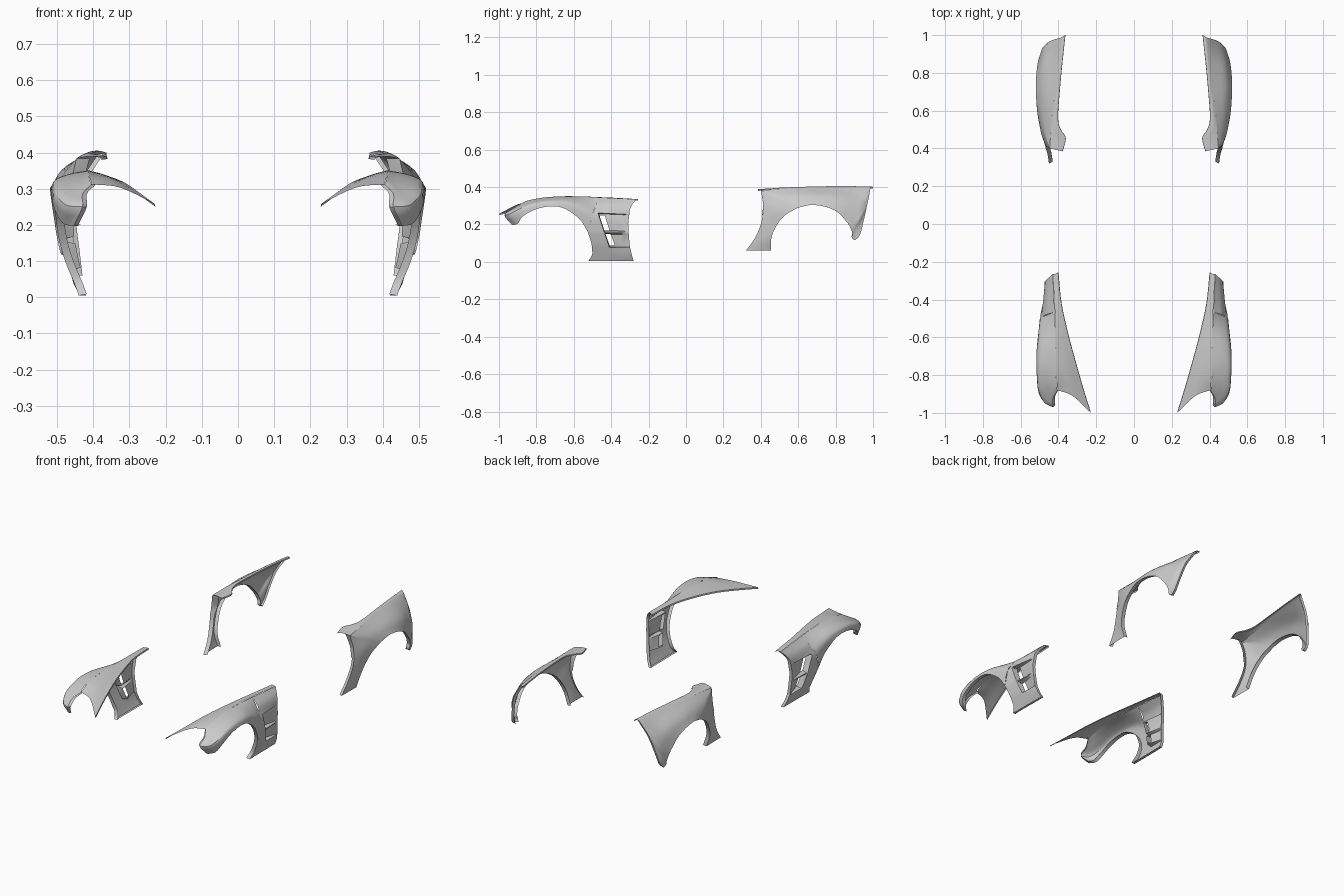
import bpy, bmesh
from mathutils import Vector


def spline(pts, n):
    """Smooth curve through pts, n steps per span."""
    p = [Vector(q) for q in pts]
    p = [2 * p[0] - p[1]] + p + [2 * p[-1] - p[-2]]
    out = []
    for i in range(1, len(p) - 2):
        a, b, c, d = p[i - 1:i + 3]
        for k in range(n):
            t = k / n
            out.append(0.5 * (2 * b + (c - a) * t + (2 * a - 5 * b + 4 * c - d) * t * t
                              + (3 * b - a - 3 * c + d) * t ** 3))
    return out + [p[-2]]


def skin(bm, grid, skip=()):
    v = [[bm.verts.new(p) for p in row] for row in grid]
    for i in range(len(v) - 1):
        for j in range(len(v[0]) - 1):
            if (i, j) not in skip:
                bm.faces.new((v[i][j], v[i + 1][j], v[i + 1][j + 1], v[i][j + 1]))


def loft(bm, rails, n=5, m=4):
    """Surface across several rails holding equal numbers of points."""
    curves = [spline(r, n) for r in rails]
    skin(bm, [spline(c, m) for c in zip(*curves)])


def flange(bm, pts, offset, n=5):
    c = spline(pts, n)
    skin(bm, [c, [p + Vector(offset) for p in c]])


def interp(table, z):
    for a, b in zip(table, table[1:]):
        if z <= b[0]:
            break
    t = (z - a[0]) / (b[0] - a[0])
    return [p + (q - p) * t for p, q in zip(a[1:], b[1:])]


def finish(bm, name):
    bmesh.ops.remove_doubles(bm, verts=bm.verts, dist=0.0008)
    bmesh.ops.recalc_face_normals(bm, faces=bm.faces)
    if sum(f.normal.x * f.calc_area() for f in bm.faces) < 0:
        bmesh.ops.reverse_faces(bm, faces=bm.faces)
    me = bpy.data.meshes.new(name)
    bm.to_mesh(me)
    bm.free()
    ob = bpy.data.objects.new(name, me)
    bpy.context.collection.objects.link(ob)
    ob.modifiers.new("left_side", 'MIRROR').use_clip = False
    bpy.ops.object.select_all(action='DESELECT')
    ob.select_set(True)
    bpy.context.view_layer.objects.active = ob
    bpy.ops.object.shade_smooth_by_angle(angle=0.5)


# Front fender: wheel arch skin from crest to lip
bm = bmesh.new()
crest = [(.405, -.88, .312), (.41, -.855, .325), (.412, -.8, .338), (.413, -.74, .346),
         (.414, -.67, .35), (.416, -.59, .35), (.418, -.52, .348), (.42, -.465, .345)]
shoulder = [(.43, -.97, .25), (.475, -.945, .255), (.503, -.885, .285), (.506, -.81, .312),
            (.506, -.73, .324), (.504, -.64, .318), (.5, -.55, .285), (.497, -.5, .25)]
lip = [(.455, -.93, .197), (.485, -.9, .205), (.508, -.87, .245), (.515, -.8, .282),
       (.517, -.72, .297), (.514, -.65, .285), (.505, -.57, .23), (.495, -.525, .16)]
upper = [(.43, -.925, .285)] + [tuple(Vector(c).lerp(Vector(s), .5) + Vector((.004, 0, .004)))
                                for c, s in zip(crest[1:], shoulder[1:])]
loft(bm, [crest, upper, shoulder, lip])
flange(bm, lip + [(.478, -.505, .1), (.453, -.5, .04), (.44, -.52, .005)], (-.022, 0, .003))
flange(bm, [crest[0], upper[0], shoulder[0], lip[0]], (-.012, .012, 0))

# Front fender: bonnet side strip running to the pointed tip
middle = [(.325, -.91, .303), (.345, -.8, .325), (.367, -.68, .338), (.387, -.54, .343),
          (.402, -.4, .343), (.415, -.263, .336)]
inner = [(.23, -.998, .258), (.27, -.87, .287), (.31, -.73, .315), (.35, -.58, .332),
         (.385, -.42, .34), (.402, -.257, .335)]
top = [crest[0], crest[2], crest[4], (.416, -.57, .35), (.42, -.44, .345), (.43, -.265, .335)]
loft(bm, [top, middle, inner])
flange(bm, inner, (-.002, 0, -.008))

# Front fender: vented rear panel, edges as (z, y, x)
front = [(.005, -.52, .44), (.04, -.5, .453), (.1, -.505, .478), (.16, -.525, .495),
         (.25, -.5, .497), (.31, -.48, .465), (.345, -.465, .42)]
door = [(.005, -.28, .438), (.04, -.29, .455), (.08, -.3, .466), (.2, -.31, .476),
        (.29, -.3, .468), (.32, -.285, .452), (.345, -.265, .43)]
slant = [(.005, -.4), (.08, -.41), (.26, -.47), (.345, -.44)]
depth = {.082: 1, .09: 1, .15: 1, .157: .15, .163: .15, .17: 1, .21: 1, .25: 1, .258: 1}
rows = sorted([.005, .02, .04, .06, .078, .1, .262, .28, .295, .31, .32, .33, .345]
              + list(depth))
depth[.1] = 1
grid = []
for z in rows:
    (fy, fx), (dy, dx), (sy,) = interp(front, z), interp(door, z), interp(slant, z)
    row = []
    for j, y in enumerate((fy, (fy + sy) / 2, sy, sy + .004, sy + .032, (sy + dy) / 2 + .018,
                           dy - .02, dy)):
        t = (y - fy) / (dy - fy)
        inset = .035 * depth.get(z, 0) * (dy - y) / (dy - sy) if j > 2 else 0
        row.append((fx + (dx - fx) * t - inset, y, z * (1 - .029 * t)))
    grid.append(row)
openings = {(i, 3) for i, z in enumerate(rows[:-1]) if .09 <= z < .15 or .17 <= z < .25}
skin(bm, grid, openings)
flange(bm, [r[-1] for r in grid], (-.018, 0, 0), 1)
flange(bm, grid[0], (-.015, 0, .002), 1)
finish(bm, "front_fenders")

# Rear fender: front leg, top arch and tail, each from outer edge to lip
bm = bmesh.new()
leg = [[(.45, .32, .06), (.458, .37, .13), (.468, .405, .22), (.462, .412, .31), (.447, .4, .383)],
       [(.451, .39, .06), (.467, .418, .13), (.479, .447, .21), (.488, .47, .285), (.484, .51, .338)],
       [(.452, .455, .06), (.475, .457, .13), (.489, .485, .195), (.502, .53, .25), (.513, .6, .29)]]
arch = [[leg[0][-1], (.435, .55, .391), (.42, .7, .396), (.405, .84, .398), (.387, .987, .396)],
        [leg[1][-1], (.486, .6, .348), (.487, .72, .351), (.48, .84, .335), (.468, .94, .29)],
        [leg[2][-1], (.518, .67, .304), (.519, .75, .293), (.515, .815, .262), (.507, .865, .207)]]
tail = [[arch[0][-1], (.44, .97, .31), (.468, .95, .22), (.484, .93, .145), (.487, .905, .117)],
        [arch[1][-1], (.482, .935, .24), (.487, .918, .19), (.489, .908, .145), (.488, .899, .118)],
        [arch[2][-1], (.503, .88, .18), (.498, .889, .155), (.494, .886, .135), (.489, .892, .12)]]
for patch in (leg, arch, tail):
    loft(bm, patch)
flange(bm, leg[2] + arch[2][1:] + tail[2][1:], (-.022, 0, .003))
flange(bm, leg[0], (-.02, .01, 0))
flange(bm, tail[0], (-.015, -.004, 0))

# Rear fender: top strip with the small inward tab
ridge = [leg[0][-1], (.443, .45, .386), (.439, .5, .389), (.435, .55, .391),
         (.42, .7, .396), (.405, .84, .398), (.387, .987, .396)]
edge = [(.378, .385, .388), (.362, .455, .391), (.388, .5, .395), (.403, .56, .398),
        (.394, .7, .402), (.38, .85, .404), (.364, 1.0, .4)]
crown = [tuple(Vector(a).lerp(Vector(b), .5) + Vector((0, 0, .004))) for a, b in zip(ridge, edge)]
loft(bm, [ridge, crown, edge])
flange(bm, edge, (-.001, 0, -.008))

# Rear fender: recessed door-jamb web below the tab
loft(bm, [[(.447, .4, .383), (.462, .412, .31), (.468, .407, .25)],
          [(.41, .41, .384), (.43, .425, .31), (.446, .415, .25)]])
finish(bm, "rear_fenders")
